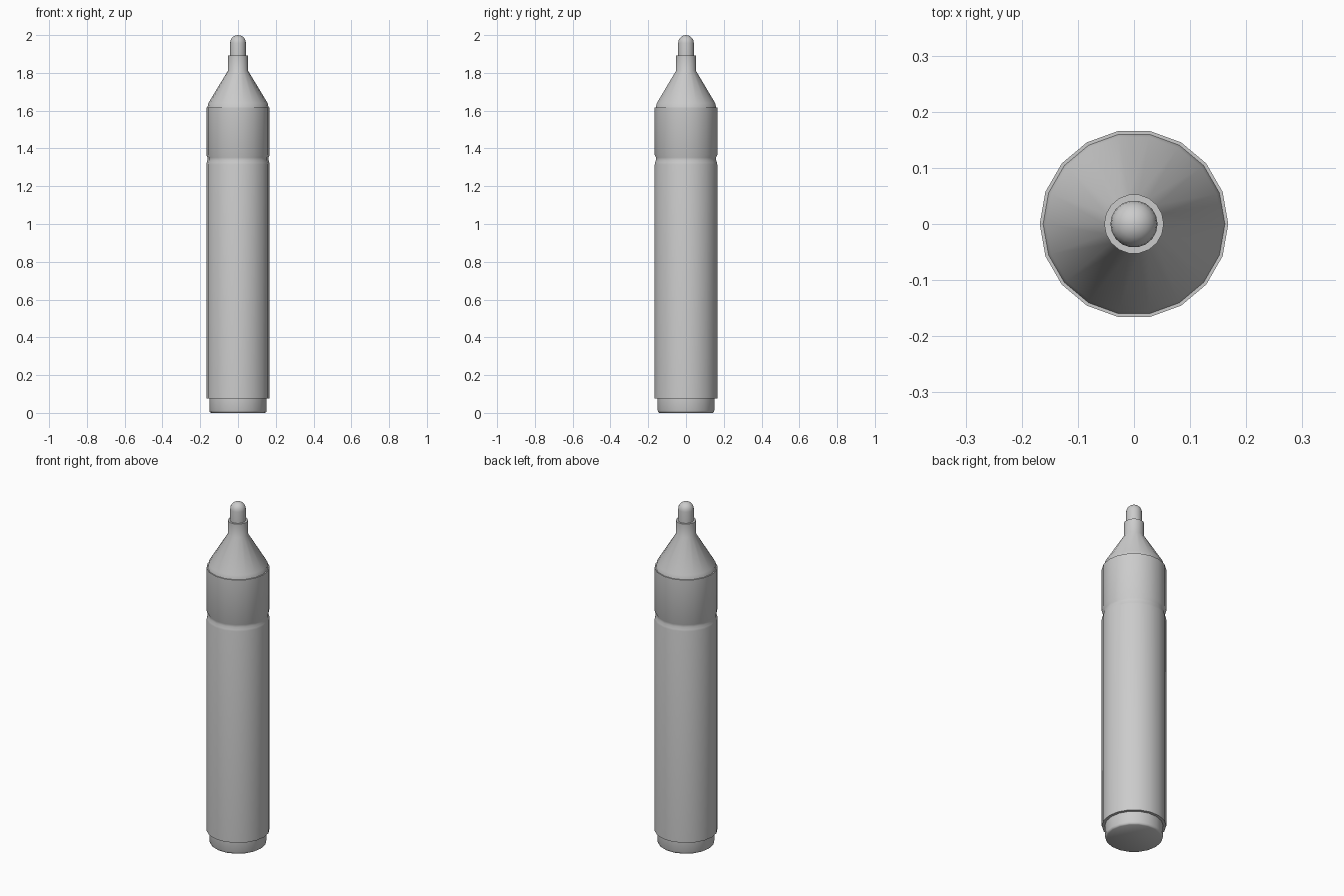
import bpy, bmesh, math

if "Cube" in bpy.data.objects:
    bpy.data.objects.remove(bpy.data.objects["Cube"])

SIDES = 18


def lathe(name, profile, sides=SIDES):
    """Revolve (radius, z) points, bottom to top, around z; radius 0 closes to a point."""
    bm = bmesh.new()
    rings = []
    for r, z in profile:
        if r == 0:
            rings.append([bm.verts.new((0, 0, z))])
        else:
            angles = [2 * math.pi * i / sides for i in range(sides)]
            rings.append([bm.verts.new((r * math.cos(a), r * math.sin(a), z)) for a in angles])
    for low, high in zip(rings, rings[1:]):
        for i in range(sides):
            j = (i + 1) % sides
            if len(high) == 1:
                bm.faces.new((low[i], low[j], high[0]))
            else:
                bm.faces.new((low[i], low[j], high[j], high[i]))
    # flat end caps
    bm.faces.new(rings[0][::-1])
    if len(rings[-1]) > 1:
        bm.faces.new(rings[-1])
    mesh = bpy.data.meshes.new(name)
    bm.to_mesh(mesh)
    bm.free()
    obj = bpy.data.objects.new(name, mesh)
    bpy.context.collection.objects.link(obj)
    bpy.ops.object.select_all(action='DESELECT')
    obj.select_set(True)
    bpy.context.view_layer.objects.active = obj
    bpy.ops.object.shade_smooth_by_angle(angle=math.radians(40))
    return obj


# end plug with a softened bottom edge
lathe("end_plug", [(0.143, 0), (0.149, 0.004), (0.152, 0.012), (0.152, 0.075)])

# barrel, shallow groove and grip collar
lathe("barrel", [(0.168, 0.075), (0.168, 1.315), (0.166, 1.325), (0.162, 1.338),
                 (0.162, 1.352), (0.168, 1.366), (0.168, 1.617)])

# tapered nose and nib holder
lathe("nose", [(0.162, 1.617), (0.157, 1.640), (0.053, 1.812), (0.053, 1.892)])

# round-ended nib
R, TOP = 0.042, 2.0
dome = [(R * math.cos(math.radians(a)), TOP - R + R * math.sin(math.radians(a)))
        for a in (0, 18, 36, 54, 72)]
lathe("nib", [(R, 1.892)] + dome + [(0, TOP)])
